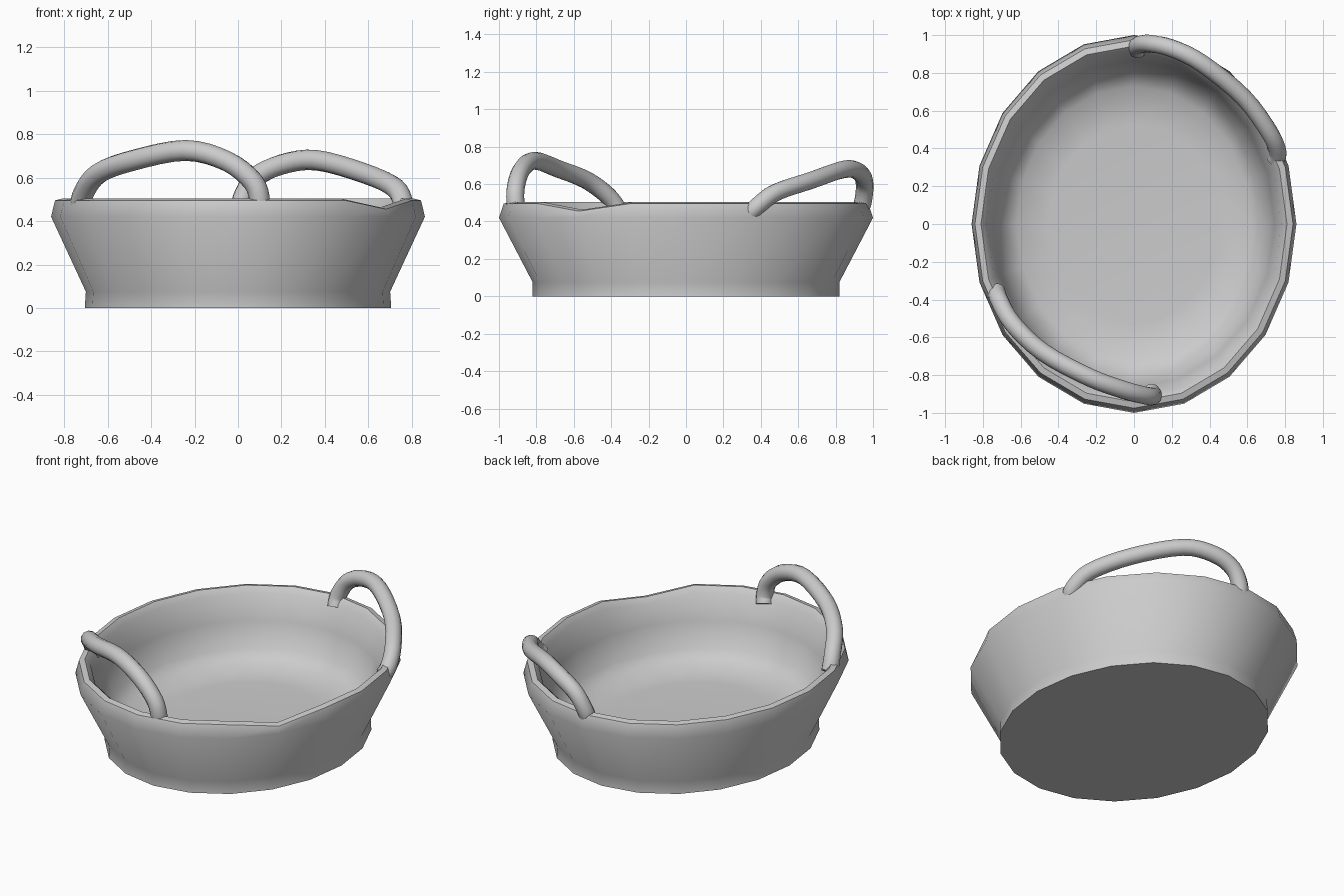
import bpy, bmesh, math
from mathutils import Vector

if "Cube" in bpy.data.objects:
    bpy.data.objects.remove(bpy.data.objects["Cube"])

SIDES = 20


def finish(obj, angle):
    bpy.ops.object.select_all(action='DESELECT')
    obj.select_set(True)
    bpy.context.view_layer.objects.active = obj
    bpy.ops.object.shade_smooth_by_angle(angle=math.radians(angle))


def make_object(name, bm):
    bmesh.ops.recalc_face_normals(bm, faces=bm.faces)
    mesh = bpy.data.meshes.new(name)
    bm.to_mesh(mesh)
    bm.free()
    obj = bpy.data.objects.new(name, mesh)
    bpy.context.collection.objects.link(obj)
    return obj


def skin_rings(bm, rings):
    for a, b in zip(rings, rings[1:]):
        n = len(a)
        for i in range(n):
            j = (i + 1) % n
            bm.faces.new((a[i], a[j], b[j], b[i]))
    bm.faces.new(rings[0])
    bm.faces.new(rings[-1])


def oval_basin(name, profile):
    bm = bmesh.new()
    rings = []
    for rx, ry, z in profile:
        ring = []
        for i in range(SIDES):
            a = 2 * math.pi * i / SIDES
            # worn dip in the rim at the front right corner
            dz = 0.04 if (i == SIDES - 2 and z > 0.45) else 0
            ring.append(bm.verts.new((rx * math.cos(a), ry * math.sin(a), z - dz)))
        rings.append(ring)
    skin_rings(bm, rings)
    return make_object(name, bm)


def spline(pts, steps=4):
    # Catmull-Rom smoothing through the handle points
    p = [Vector(q) for q in pts]
    p = [2 * p[0] - p[1]] + p + [2 * p[-1] - p[-2]]
    out = []
    for i in range(1, len(p) - 2):
        a, b, c, d = p[i - 1:i + 3]
        for s in range(steps):
            t = s / steps
            out.append(0.5 * (2 * b + (c - a) * t + (2 * a - 5 * b + 4 * c - d) * t * t
                              + (3 * b - a - 3 * c + d) * t ** 3))
    return out + [p[-2]]


def tube(name, pts, radius, sides=12):
    path = spline(pts)
    bm = bmesh.new()
    rings = []
    side = (path[-1] - path[0]).cross(Vector((0, 0, 1))).normalized()
    for i, c in enumerate(path):
        t = (path[min(i + 1, len(path) - 1)] - path[max(i - 1, 0)]).normalized()
        u = (side - t * side.dot(t)).normalized()
        v = t.cross(u)
        rings.append([bm.verts.new(c + radius * (math.cos(k * 2 * math.pi / sides) * u
                                                 + math.sin(k * 2 * math.pi / sides) * v))
                      for k in range(sides)])
    skin_rings(bm, rings)
    return make_object(name, bm)


# Oval basin: foot, flared wall, rounded rim, hollow inside
basin = oval_basin("basin", [
    (0.705, 0.82, 0.0), (0.70, 0.82, 0.075),
    (0.86, 1.0, 0.42), (0.842, 0.975, 0.495), (0.81, 0.942, 0.503),
    (0.78, 0.907, 0.47), (0.745, 0.865, 0.32), (0.70, 0.815, 0.17),
    (0.62, 0.73, 0.105), (0.45, 0.53, 0.09)])
finish(basin, 50)

# Two bent handles looping over the rim
front_handle = tube("front_handle", [
    (-0.73, -0.355, 0.45), (-0.71, -0.41, 0.53), (-0.64, -0.53, 0.62),
    (-0.48, -0.68, 0.68), (-0.24, -0.81, 0.725), (-0.05, -0.88, 0.675),
    (0.07, -0.91, 0.58), (0.10, -0.91, 0.49), (0.09, -0.89, 0.44)], 0.048)
back_handle = tube("back_handle", [
    (0.02, 0.92, 0.44), (0.02, 0.945, 0.50), (0.08, 0.955, 0.60),
    (0.20, 0.93, 0.66), (0.36, 0.85, 0.68), (0.58, 0.67, 0.62),
    (0.72, 0.48, 0.555), (0.76, 0.38, 0.48), (0.75, 0.34, 0.44)], 0.047)
for h in (front_handle, back_handle):
    finish(h, 60)
